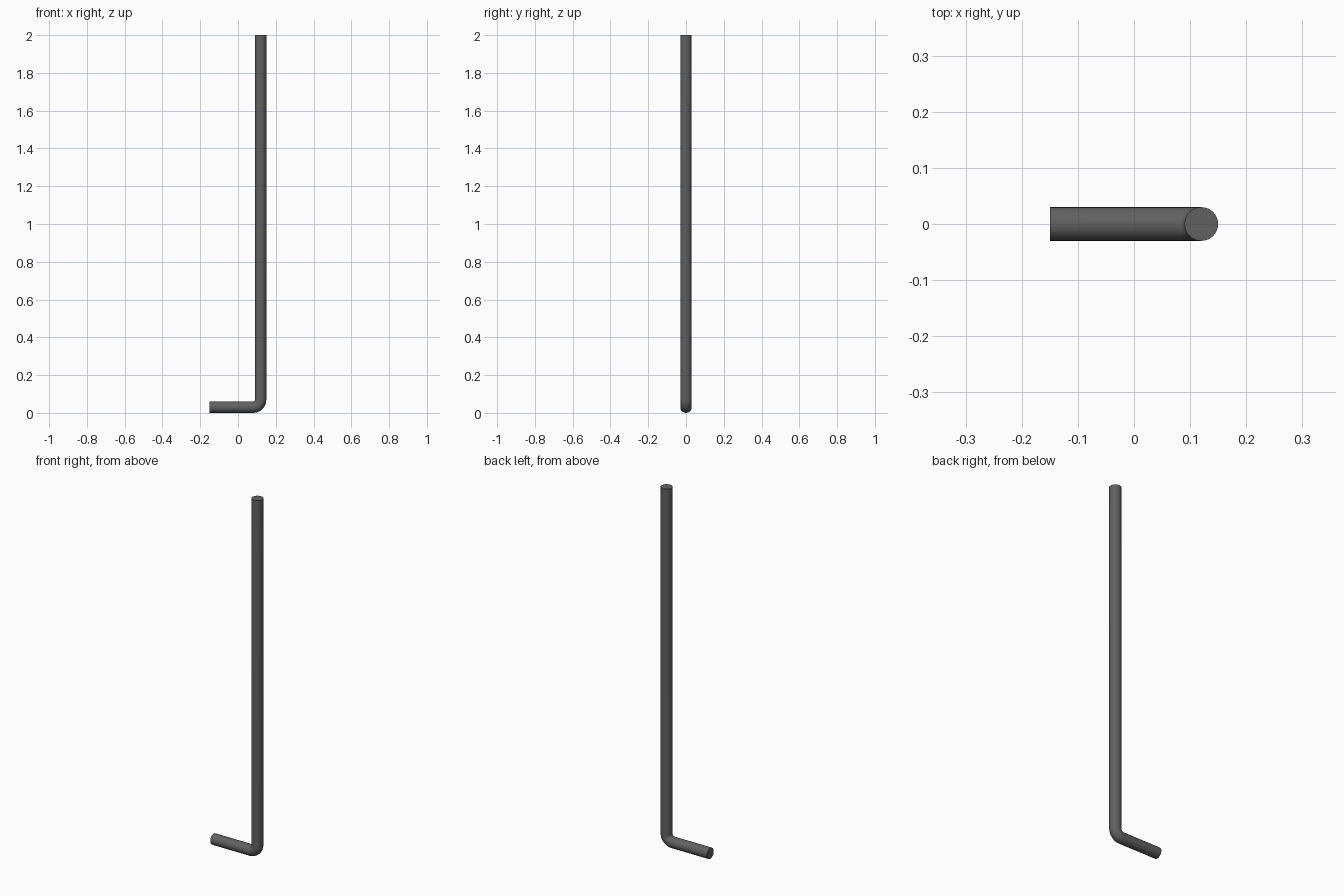
import bpy, bmesh
from math import sin, cos, pi, radians

if "Cube" in bpy.data.objects:
    bpy.data.objects.remove(bpy.data.objects["Cube"])

ROD_R, BEND_R, SIDES, STEPS = 0.03, 0.04, 32, 8
AXIS_X, AXIS_Z = 0.12, 0.03          # centre lines of the long and short legs

# Centre line in the XZ plane: (x, z, heading angle from +x)
path = [(-0.15, AXIS_Z, 0.0)]
for i in range(STEPS + 1):
    a = pi / 2 * i / STEPS
    path.append((AXIS_X - BEND_R + BEND_R * sin(a),
                 AXIS_Z + BEND_R - BEND_R * cos(a), a))
path.append((AXIS_X, 2.0, pi / 2))

# Sweep a circle along the centre line
bm = bmesh.new()
rings = []
for x, z, a in path:
    ring = []
    for k in range(SIDES):
        t = 2 * pi * k / SIDES
        u, v = ROD_R * cos(t), ROD_R * sin(t)
        ring.append(bm.verts.new((x - u * sin(a), v, z + u * cos(a))))
    rings.append(ring)
for r0, r1 in zip(rings, rings[1:]):
    for k in range(SIDES):
        n = (k + 1) % SIDES
        bm.faces.new((r0[k], r0[n], r1[n], r1[k]))

# Flat end caps
bm.faces.new(rings[0])
bm.faces.new(rings[-1])
bmesh.ops.recalc_face_normals(bm, faces=bm.faces)

mesh = bpy.data.meshes.new("bent_rod")
bm.to_mesh(mesh)
bm.free()
rod = bpy.data.objects.new("bent_rod", mesh)
bpy.context.collection.objects.link(rod)

# Dark iron colour
mat = bpy.data.materials.new("dark_iron")
mat.diffuse_color = (0.12, 0.12, 0.12, 1)
mat.use_nodes = True
mat.node_tree.nodes["Principled BSDF"].inputs["Base Color"].default_value = mat.diffuse_color
mesh.materials.append(mat)

bpy.context.view_layer.objects.active = rod
rod.select_set(True)
bpy.ops.object.shade_smooth_by_angle(angle=radians(35))
